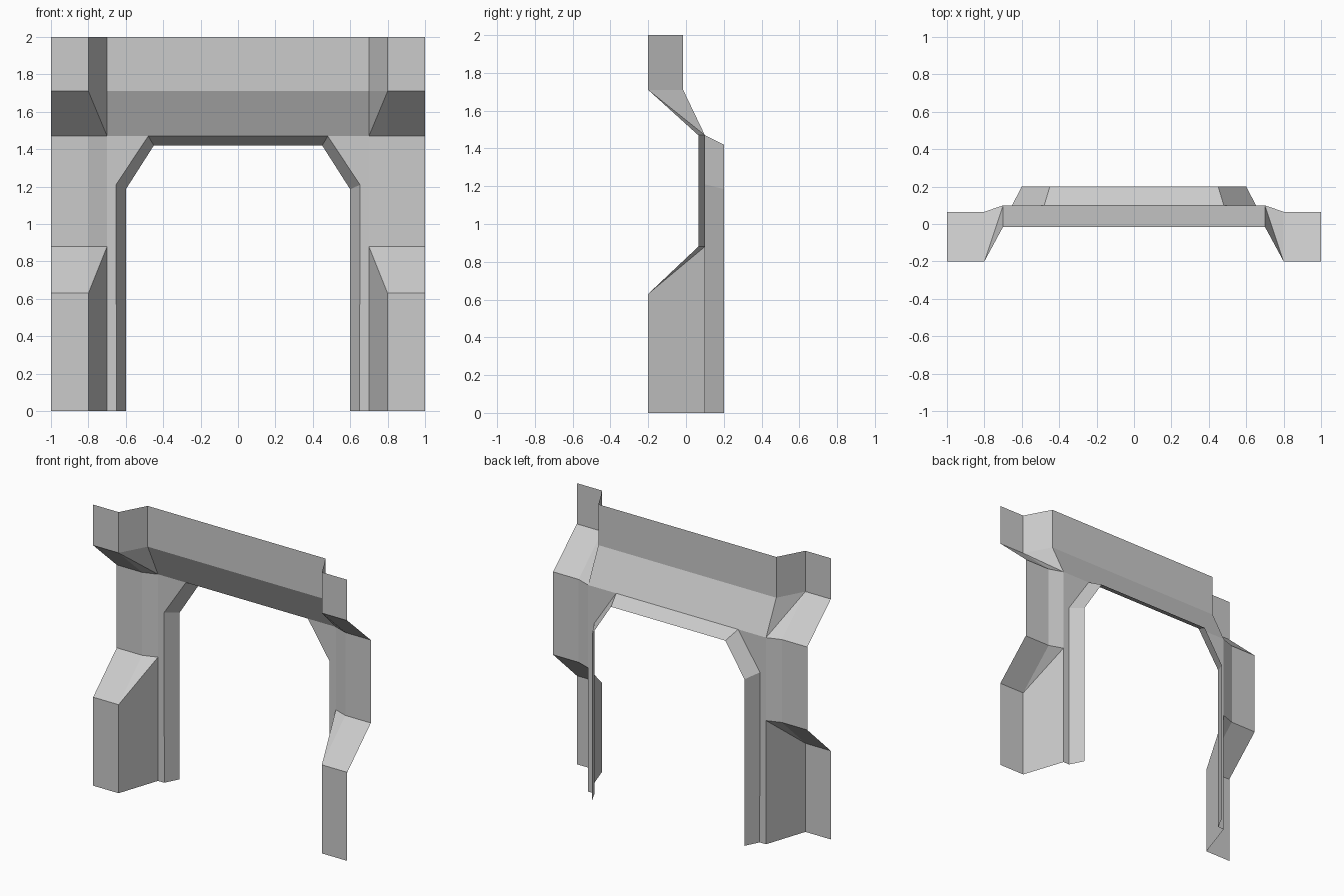
import bpy
import bmesh

if "Cube" in bpy.data.objects:
    bpy.data.objects.remove(bpy.data.objects["Cube"])


def loft(name, path_a, path_b):
    """Skin two matching paths with faces, then mirror across x = 0."""
    bm = bmesh.new()
    a = [bm.verts.new(p) for p in path_a]
    b = [bm.verts.new(p) for p in path_b]
    for i in range(len(a) - 1):
        bm.faces.new((a[i], b[i], b[i + 1], a[i + 1]))
    # repeated path points collapse to triangles
    bmesh.ops.remove_doubles(bm, verts=bm.verts[:], dist=1e-4)
    # every panel of this open shell faces the front
    bm.normal_update()
    for f in bm.faces:
        if f.normal.y > 0:
            f.normal_flip()
    mesh = bpy.data.meshes.new(name)
    bm.to_mesh(mesh)
    bm.free()
    obj = bpy.data.objects.new(name, mesh)
    bpy.context.collection.objects.link(obj)
    mirror = obj.modifiers.new("Mirror", 'MIRROR')
    mirror.use_clip = True
    return obj


def at_x(x, profile):
    return [(x, y, z) for y, z in profile]


# Side profiles (y, z)
pier = [(-0.2, 0), (-0.2, 0.63), (0.065, 0.88),
        (0.065, 1.47), (-0.2, 1.71), (-0.2, 2)]
beam = [(0.1, 1.47), (-0.015, 1.71), (-0.015, 2)]

# Outer pier face with its sloped plinth and capital
loft("pier_face", at_x(1, pier), at_x(0.8, pier))

# Angled inner return of the pier
loft("pier_return",
     at_x(0.8, pier[:5] + pier[4:]),
     at_x(0.7, [(0.1, 0), (0.1, 0.88), (0.1, 0.88), (0.1, 1.47)] + beam))

# Lintel spanning the opening
loft("lintel", at_x(0.7, beam), at_x(0, beam))

# Flat jamb and the chamfered opening reveal
outer = [(0.65, 0.1, 0), (0.652, 0.1, 1.21), (0.48, 0.1, 1.47), (0, 0.1, 1.47)]
inner = [(0.6, 0.2, 0), (0.6, 0.2, 1.185), (0.45, 0.2, 1.42), (0, 0.2, 1.42)]
loft("jamb", at_x(0.7, [(0.1, 0), (0.1, 1.21), (0.1, 1.47)]), outer[:3])
loft("opening_reveal", outer, inner)
